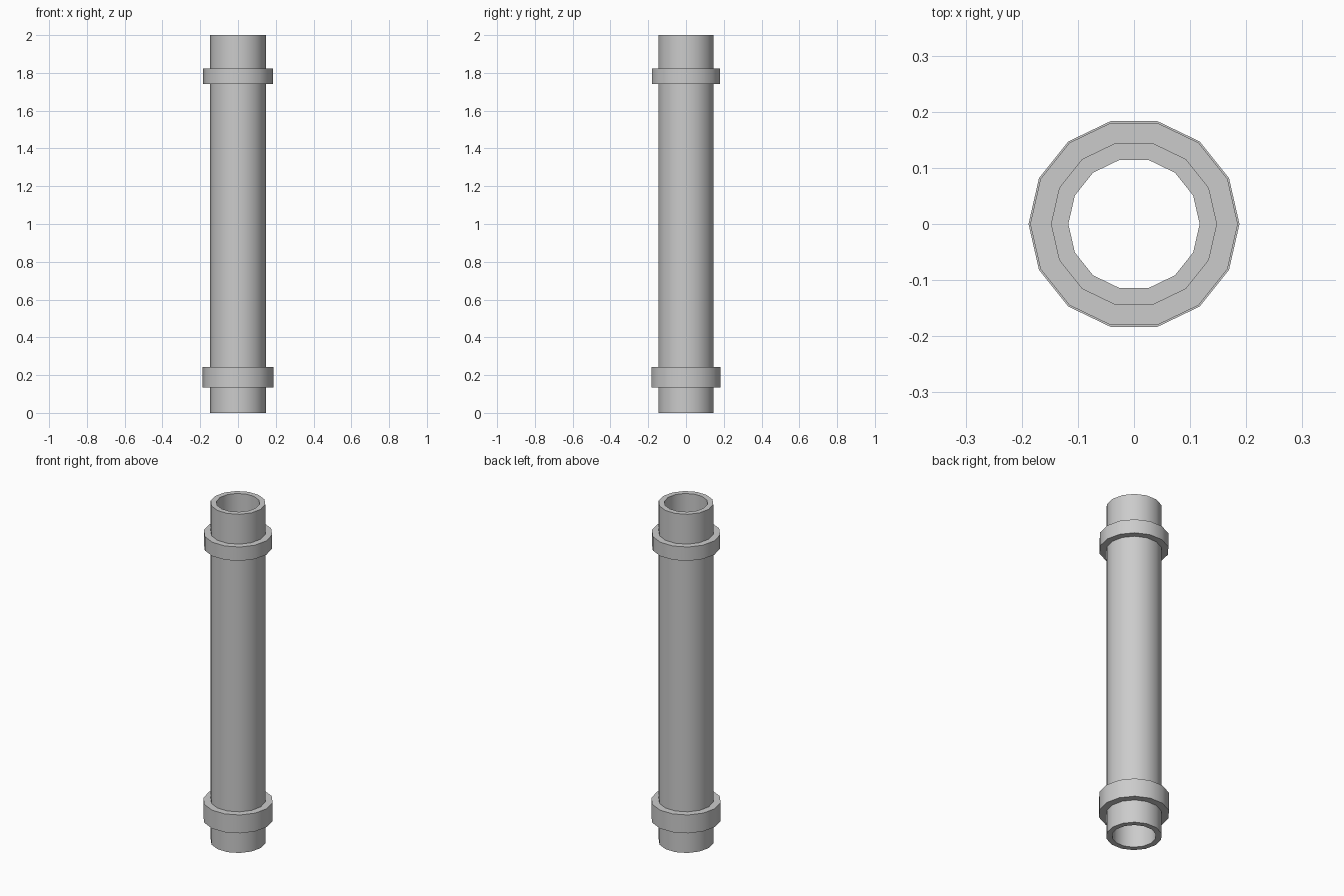
import bpy
import bmesh
from math import cos, sin, pi, radians

if "Cube" in bpy.data.objects:
    bpy.data.objects.remove(bpy.data.objects["Cube"])

SIDES = 14
PIPE_R, BORE_R = 0.148, 0.117


def tube(name, outer, inner, z0, z1):
    """Hollow 14-sided tube from a rectangular profile swept round z."""
    profile = [(inner, z0), (outer, z0), (outer, z1), (inner, z1)]
    bm = bmesh.new()
    rings = []
    for i in range(SIDES):
        a = 2 * pi * i / SIDES
        rings.append([bm.verts.new((r * cos(a), r * sin(a), z)) for r, z in profile])
    for i in range(SIDES):
        a, b = rings[i], rings[(i + 1) % SIDES]
        for j in range(4):
            k = (j + 1) % 4
            bm.faces.new((a[j], b[j], b[k], a[k]))
    bmesh.ops.recalc_face_normals(bm, faces=bm.faces)
    mesh = bpy.data.meshes.new(name)
    bm.to_mesh(mesh)
    bm.free()
    obj = bpy.data.objects.new(name, mesh)
    bpy.context.collection.objects.link(obj)

    # Rounded walls, crisp rims
    bpy.ops.object.select_all(action='DESELECT')
    obj.select_set(True)
    bpy.context.view_layer.objects.active = obj
    bpy.ops.object.shade_smooth_by_angle(angle=radians(30))
    return obj


# Main open-ended pipe
tube("pipe", PIPE_R, BORE_R, 0.0, 2.0)

# Collars near each end, slightly sunk into the pipe wall
tube("lower_collar", 0.188, PIPE_R - 0.005, 0.135, 0.243)
tube("upper_collar", 0.185, PIPE_R - 0.005, 1.742, 1.824)
